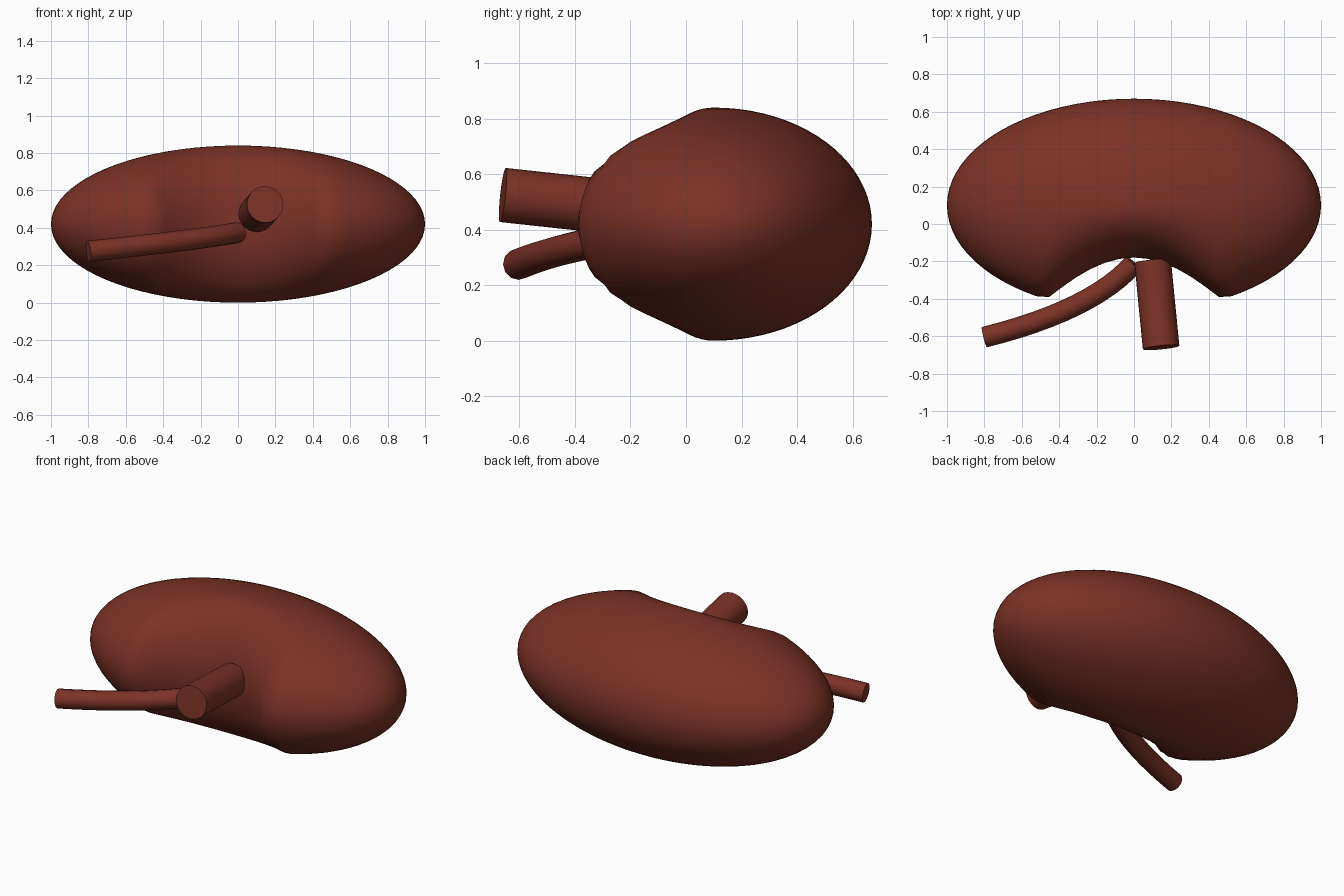
import bpy
import bmesh
import math
from mathutils import Vector

cube = bpy.data.objects.get("Cube")
if cube:
    bpy.data.objects.remove(cube, do_unlink=True)

# One colour for everything
flesh = bpy.data.materials.new("dark red flesh")
flesh.use_nodes = True
colour = (0.2, 0.032, 0.02, 1)
flesh.diffuse_color = colour
flesh.node_tree.nodes["Principled BSDF"].inputs["Base Color"].default_value = colour


def finish(obj, angle):
    obj.data.materials.clear()
    obj.data.materials.append(flesh)
    bpy.ops.object.select_all(action="DESELECT")
    obj.select_set(True)
    bpy.context.view_layer.objects.active = obj
    bpy.ops.object.shade_smooth_by_angle(angle=math.radians(angle))


def add_object(name, bm, angle):
    mesh = bpy.data.meshes.new(name)
    bm.to_mesh(mesh)
    bm.free()
    obj = bpy.data.objects.new(name, mesh)
    bpy.context.collection.objects.link(obj)
    finish(obj, angle)


def tube(name, points, radius, sides, steps):
    """Capped round tube along a quadratic path through three control points."""
    a, b, c = (Vector(p) for p in points)
    bm = bmesh.new()
    rings = []
    for i in range(steps + 1):
        t = i / steps
        centre = a * (1 - t) ** 2 + b * 2 * t * (1 - t) + c * t * t
        along = ((b - a) * (1 - t) + (c - b) * t).normalized()
        side = along.cross(Vector((0, 0, 1))).normalized()
        up = side.cross(along)
        ring = []
        for k in range(sides):
            turn = math.tau * k / sides
            ring.append(bm.verts.new(
                centre + radius * (side * math.cos(turn) + up * math.sin(turn))))
        rings.append(ring)
    for low, high in zip(rings, rings[1:]):
        for k in range(sides):
            n = (k + 1) % sides
            bm.faces.new((low[k], low[n], high[n], high[k]))
    bm.faces.new(rings[0])
    bm.faces.new(rings[-1])
    bmesh.ops.recalc_face_normals(bm, faces=bm.faces)
    add_object(name, bm, 50)


# Bean-shaped body: an ellipsoid whose front is squashed inwards near the middle
half = Vector((1.0, 0.57, 0.42))
notch_width, notch_depth = 0.47, 0.51
bm = bmesh.new()
bmesh.ops.create_uvsphere(bm, u_segments=80, v_segments=40, radius=1)
for v in bm.verts:
    x, y, z = v.co * half
    if y < 0 and abs(x) < notch_width:
        y *= 1 - notch_depth * (1 - (x / notch_width) ** 2)
    v.co = (x, y + 0.1, z + half.z)
add_object("bean_body", bm, 75)

# Thick straight vessel and thin curved vessel leaving the notch
tube("thick_vessel",
     [(0.1, -0.2, 0.475), (0.122, -0.43, 0.5), (0.145, -0.66, 0.525)], 0.098, 24, 2)
tube("thin_vessel",
     [(0, -0.21, 0.375), (-0.22, -0.46, 0.335), (-0.8, -0.605, 0.275)], 0.056, 12, 12)
